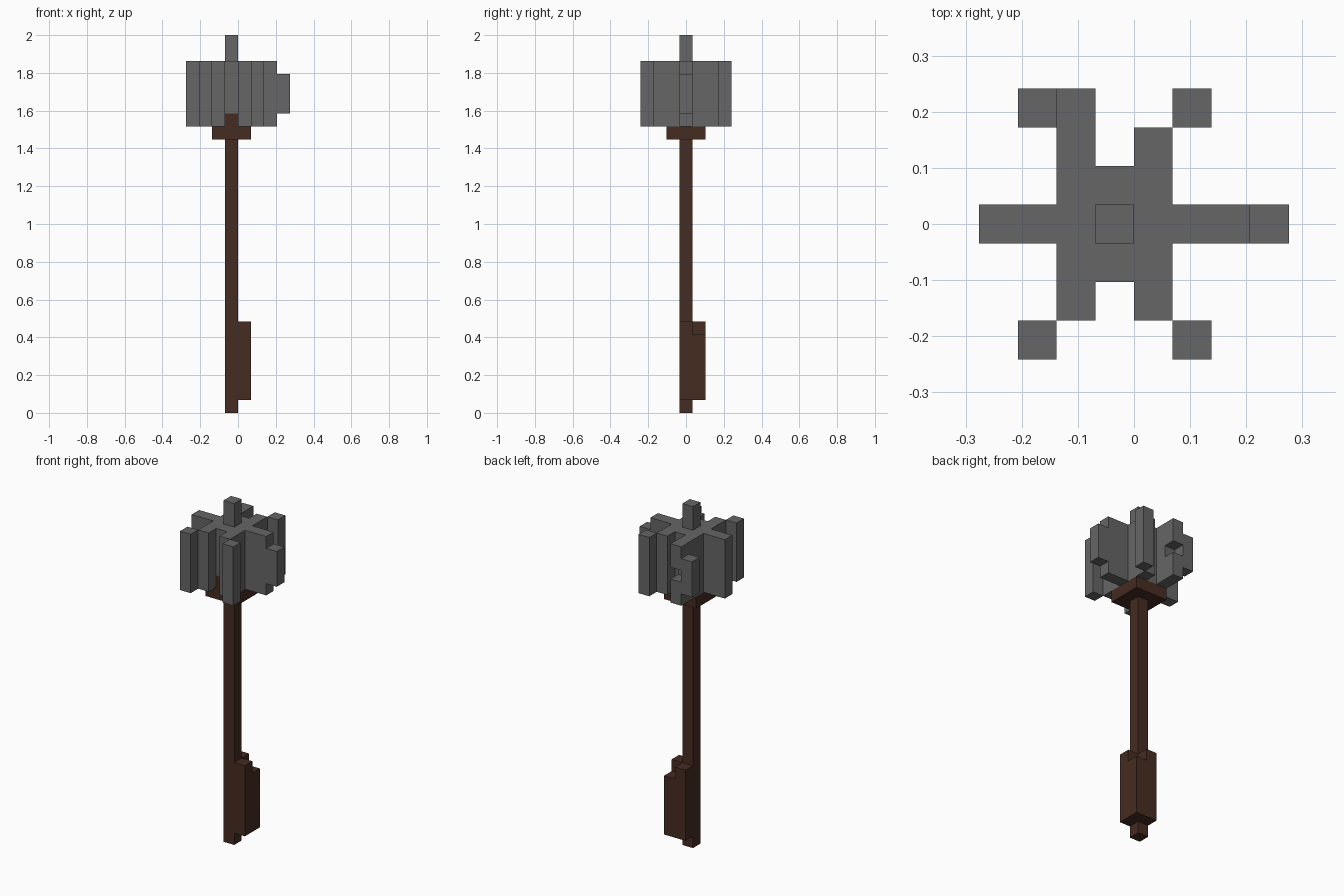
import bpy
import bmesh
from math import radians
from mathutils import Vector

if "Cube" in bpy.data.objects:
    bpy.data.objects.remove(bpy.data.objects["Cube"], do_unlink=True)

U = 2 / 29                          # edge of one block
ORIGIN = Vector((4, 3.5, 0))        # block coordinates of the world origin


def material(name, rgb):
    mat = bpy.data.materials.new(name)
    mat.use_nodes = True
    color = (*rgb, 1)
    mat.diffuse_color = color
    mat.node_tree.nodes["Principled BSDF"].inputs["Base Color"].default_value = color
    return mat


def blocks(x, y, z):
    """Unit blocks filling half-open ranges given as (start, end)."""
    return {(i, j, k) for i in range(*x) for j in range(*y) for k in range(*z)}


def build(name, cells, mat):
    """Make one clean shell around a set of unit blocks."""
    bm = bmesh.new()
    for cell in cells:
        center = Vector(cell) + Vector((0.5, 0.5, 0.5))
        for axis in range(3):
            for sign in (-1, 1):
                normal = Vector((0, 0, 0))
                normal[axis] = sign
                if tuple(int(c + n) for c, n in zip(cell, normal)) in cells:
                    continue
                a, b = Vector((0, 0, 0)), Vector((0, 0, 0))
                a[(axis + 1) % 3] = 0.5
                b[(axis + 2) % 3] = 0.5 * sign
                mid = center + normal / 2
                corners = (mid - a - b, mid + a - b, mid + a + b, mid - a + b)
                bm.faces.new([bm.verts.new((p - ORIGIN) * U) for p in corners])
    bmesh.ops.remove_doubles(bm, verts=bm.verts, dist=U / 100)
    bmesh.ops.dissolve_limit(bm, angle_limit=radians(1), verts=bm.verts, edges=bm.edges)
    mesh = bpy.data.meshes.new(name)
    bm.to_mesh(mesh)
    bm.free()
    mesh.materials.append(mat)
    obj = bpy.data.objects.new(name, mesh)
    bpy.context.collection.objects.link(obj)


wood = material("dark brown wood", (0.061, 0.025, 0.016))
iron = material("grey iron", (0.133, 0.133, 0.136))

# Shaft with a thicker grip on two sides
shaft = blocks((3, 4), (3, 4), (0, 21))
shaft |= blocks((3, 5), (3, 5), (1, 7)) - {(4, 4, 6)}
build("shaft_and_grip", shaft, wood)

# Collar under the head, with a peg at the front
PEG = (3, 2, 22)
build("collar", blocks((2, 5), (2, 5), (21, 22)) | {PEG}, wood)

# Head: core and side flanges
tall = (22, 27)
head = blocks((2, 5), (2, 5), tall) | blocks((0, 7), (3, 4), tall)
# Diagonal flanges and their outer posts
for x in (2, 4):
    head |= blocks((x, x + 1), (1, 6), tall)
for x, y in ((1, 0), (5, 0), (5, 6)):
    head |= blocks((x, x + 1), (y, y + 1), tall)
# Notched back post with its short outer block
head |= blocks((2, 3), (6, 7), tall) - {(2, 6, 24)}
head |= blocks((1, 2), (6, 7), (23, 26))
# Short outer block on the left flange
head |= blocks((7, 8), (3, 4), (23, 26))
# Top spike
head |= blocks((3, 4), (3, 4), (27, 29))
build("flanged_head", head - {PEG}, iron)
